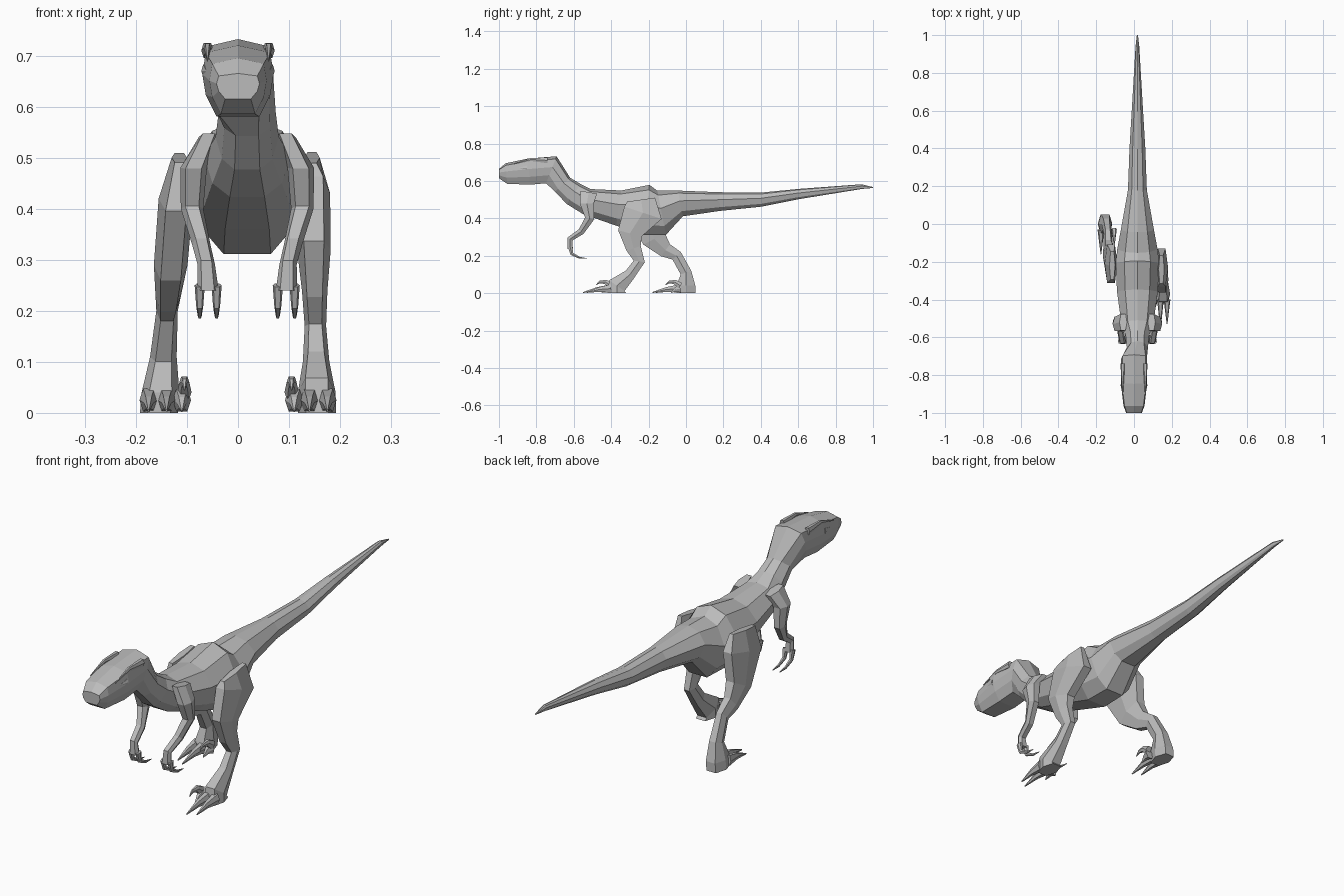
import bpy
import bmesh
from mathutils import Vector

default_cube = bpy.data.objects.get("Cube")
if default_cube:
    bpy.data.objects.remove(default_cube, do_unlink=True)

# One plain stone-grey material
GREY = (.5, .5, .5, 1)
stone_grey = bpy.data.materials.new("stone grey")
stone_grey.use_nodes = True
stone_grey.diffuse_color = GREY
shader = stone_grey.node_tree.nodes["Principled BSDF"]
shader.inputs["Base Color"].default_value = GREY

# Half cross-sections: height from bottom to top, share of the half width
TRUNK_PROFILE = ((1, 0), (.9, .6), (.6, 1), (.2, .8), (0, .4))
HEAD_PROFILE = ((1, 0), (.9, .9), (.6, 1), (.3, .9), (0, .6))
LIMB_PROFILE = ((1, .6), (.5, 1), (0, .6))


def mirrored(profile):
    """Close a half cross-section into a full outline."""
    other_half = [(height, -width) for height, width in reversed(profile) if width]
    return list(profile) + other_half


def section_ring(bm, centre, direction, depth, half_width, profile):
    """Place one outline square to the direction of the path."""
    across = Vector((0, -direction.z, direction.y)).normalized()
    ring = []
    for height, width in mirrored(profile):
        point = centre + across * depth * (height - .5)
        point.x += width * half_width
        ring.append(bm.verts.new(point))
    return ring


def loft(name, sections, profiles):
    """Skin flat faces over sections of x, y, z, depth and half width."""
    bm = bmesh.new()
    centres = [Vector(section[:3]) for section in sections]
    last = len(centres) - 1
    rings = []
    for index, (section, profile) in enumerate(zip(sections, profiles)):
        direction = centres[min(index + 1, last)] - centres[max(index - 1, 0)]
        depth, half_width = section[3:]
        rings.append(section_ring(bm, centres[index], direction, depth, half_width, profile))
    for ring, following in zip(rings, rings[1:]):
        for side in range(len(ring)):
            bm.faces.new((ring[side - 1], ring[side], following[side], following[side - 1]))
    bm.faces.new(rings[0])
    bm.faces.new(rings[last])
    bmesh.ops.recalc_face_normals(bm, faces=bm.faces)
    mesh = bpy.data.meshes.new(name)
    bm.to_mesh(mesh)
    bm.free()
    mesh.materials.append(stone_grey)
    bpy.context.collection.objects.link(bpy.data.objects.new(name, mesh))


def limb(name, sections):
    loft(name, sections, [LIMB_PROFILE] * len(sections))


def taper(name, x, size, path):
    """A toe, finger or claw that thins evenly along its path."""
    sections = []
    for step, (y, z) in enumerate(path):
        thickness = size * (1 - .9 * step / (len(path) - 1))
        sections.append((x, y, z, thickness, thickness * .4))
    limb(name, sections)


# Head, neck, trunk and tail in one skin: y, z, depth, half width
SPINE_X = .018
SPINE = {
    "head snout": (-1, .64, .05, .042),
    "head nose": (-.96, .64, .11, .056),
    "head cheek": (-.84, .65, .14, .07),
    "head crown": (-.72, .66, .155, .068),
    "neck": (-.66, .58, .11, .056),
    "chest": (-.6, .53, .13, .062),
    "shoulders": (-.53, .49, .14, .085),
    "ribs": (-.36, .455, .19, .108),
    "hips": (-.21, .445, .27, .115),
    "rump": (-.13, .43, .24, .107),
    "tail root": (-.03, .48, .14, .088),
    "tail front": (.18, .49, .1, .05),
    "tail middle": (.4, .5, .075, .042),
    "tail back": (.6, .53, .055, .03),
    "tail end": (.94, .57, .025, .01),
    "tail tip": (1, .565, .005, .003),
}
spine_sections, spine_profiles = [], []
for place, values in SPINE.items():
    is_head = place.startswith("head")
    spine_sections.append((0 if is_head else SPINE_X, *values))
    spine_profiles.append(HEAD_PROFILE if is_head else TRUNK_PROFILE)
loft("body", spine_sections, spine_profiles)

# Both legs share depth and half width at each joint
LEG_SHAPE = {
    "hip": (.15, .015),
    "thigh": (.21, .034),
    "knee": (.13, .033),
    "shin": (.08, .025),
    "hock": (.06, .021),
    "ankle": (.06, .026),
    "foot": (.1, .037),
    "sole": (.1, .037),
}
# Mid-stride pose: y and z of each joint
LEFT_POSE = {
    "hip": (-.24, .5),
    "thigh": (-.23, .43),
    "knee": (-.3, .32),
    "shin": (-.28, .24),
    "hock": (-.25, .17),
    "ankle": (-.3, .1),
    "foot": (-.37, .04),
    "sole": (-.37, 0),
}
RIGHT_POSE = {
    "hip": (-.22, .5),
    "thigh": (-.21, .42),
    "knee": (-.17, .29),
    "shin": (-.11, .23),
    "hock": (-.05, .2),
    "ankle": (0, .11),
    "foot": (0, .04),
    "sole": (0, 0),
}


def build_leg(side, sign, pose, splay):
    """A leg leaning inward toward the hip, with toes and a raised claw."""
    sections = []
    for joint, (y, z) in pose.items():
        sections.append((sign * (.155 - splay * z), y, z, *LEG_SHAPE[joint]))
    limb(f"{side}_leg", sections)
    toe_y = pose["sole"][0] - .03
    for toe, x, length in (("outer", .175, .13), ("middle", .14, .15), ("inner", .11, .05)):
        path = [(toe_y, .025), (toe_y - length / 2, .02), (toe_y - length, .004)]
        taper(f"{side}_{toe}_toe", sign * x, .045, path)
    claw_path = [(toe_y, .04), (toe_y - .03, .06), (toe_y - .06, .06), (toe_y - .08, .045)]
    taper(f"{side}_sickle_claw", sign * .105, .035, claw_path)


build_leg("left", 1, LEFT_POSE, .02)
build_leg("right", -1, RIGHT_POSE, .08)

# Arm joints: distance from the spine, y, z, depth, half width
ARM = {
    "shoulder": (.075, -.52, .54, .09, .02),
    "upper arm": (.105, -.53, .48, .075, .026),
    "elbow": (.108, -.515, .4, .05, .022),
    "forearm": (.09, -.56, .33, .035, .018),
    "wrist": (.08, -.62, .29, .03, .017),
    "palm": (.077, -.62, .24, .03, .021),
}
FINGER_PATH = [(-.62, .25), (-.61, .21), (-.57, .19), (-.53, .186)]
BROW_PATH = [(-.74, .71), (-.83, .715), (-.92, .69)]
EYE_PATH = [(-.85, .67), (-.89, .67)]

# Arms, fingers, brows and eyes on both sides
for side, sign in (("left", 1), ("right", -1)):
    limb(f"{side}_arm", [(SPINE_X + sign * x, *joint) for x, *joint in ARM.values()])
    for finger, x in (("inner", .06), ("outer", .093)):
        taper(f"{side}_{finger}_finger", SPINE_X + sign * x, .025, FINGER_PATH)
    taper(f"{side}_brow", sign * .06, .03, BROW_PATH)
    taper(f"{side}_eye", sign * .062, .025, EYE_PATH)
